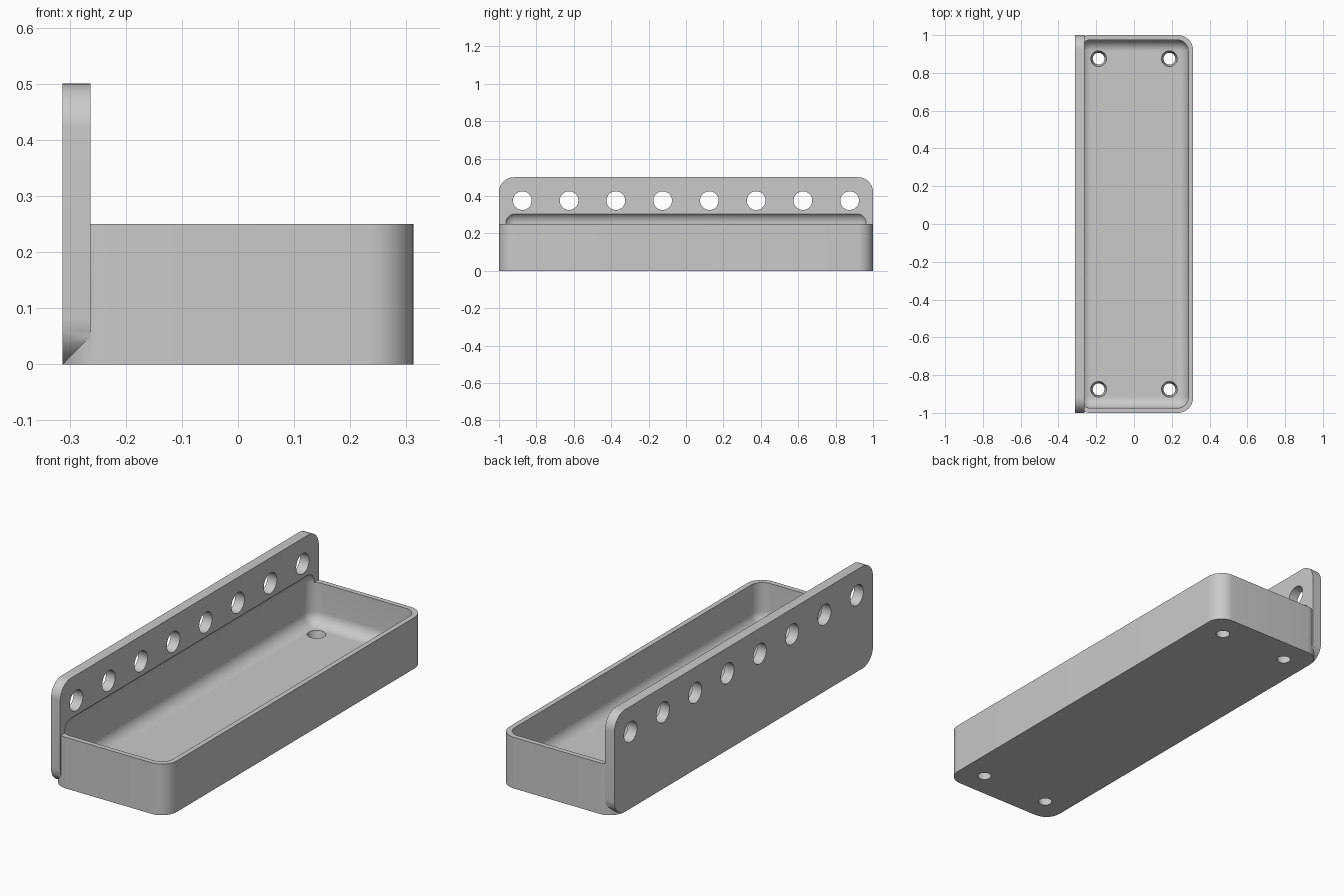
import bpy
import bmesh
import math
from mathutils import Matrix, Vector

cube = bpy.data.objects.get("Cube")
if cube:
    bpy.data.objects.remove(cube, do_unlink=True)

grey = bpy.data.materials.new("plain grey")
grey.use_nodes = True
colour = (0.59, 0.59, 0.59, 1)
grey.diffuse_color = colour
grey.node_tree.nodes["Principled BSDF"].inputs["Base Color"].default_value = colour

# Overall sizes
HALF_W, HALF_L = 0.3125, 1.0
TRAY_H, PLATE_H, PLATE_T = 0.25, 0.5, 0.05
CORNER, WALL, FLOOR = 0.08, 0.025, 0.05
HOLLOW_TOP, HOLLOW_R = 0.315, 0.06


def finish(name, bm):
    mesh = bpy.data.meshes.new(name)
    bm.to_mesh(mesh)
    bm.free()
    mesh.materials.append(grey)
    obj = bpy.data.objects.new(name, mesh)
    bpy.context.collection.objects.link(obj)
    return obj


def rounded_box(name, low, high, radius, axis=None):
    """Box with rounded edges: all of them, or only those along one axis."""
    low, high = Vector(low), Vector(high)
    bm = bmesh.new()
    bmesh.ops.create_cube(bm, size=1)
    for v in bm.verts:
        v.co = (low + high) / 2 + v.co * (high - low)
    edges = [e for e in bm.edges if axis is None
             or abs((e.verts[0].co - e.verts[1].co)[axis]) > 1e-4]
    bmesh.ops.bevel(bm, geom=edges, offset=radius, segments=12,
                    profile=0.5, affect='EDGES')
    return finish(name, bm)


def drills(name, centres, r_bottom, r_top, depth, turn=Matrix()):
    """A set of round cutters joined in one mesh."""
    bm = bmesh.new()
    for c in centres:
        bmesh.ops.create_cone(bm, cap_ends=True, segments=48, radius1=r_bottom,
                              radius2=r_top, depth=depth,
                              matrix=Matrix.Translation(c) @ turn)
    return finish(name, bm)


def combine(target, other, operation):
    mod = target.modifiers.new(operation.lower(), 'BOOLEAN')
    mod.operation = operation
    mod.solver = 'EXACT'
    mod.object = other
    bpy.context.view_layer.objects.active = target
    bpy.ops.object.modifier_apply(modifier=mod.name)
    bpy.data.objects.remove(other, do_unlink=True)


# Outer tray block with rounded upright corners
tray = rounded_box("tray_with_back_plate", (-HALF_W, -HALF_L, 0),
                   (HALF_W, HALF_L, TRAY_H), CORNER, axis=2)

# Tall back plate, rounded as seen from the side
plate = rounded_box("back_plate", (-HALF_W, -HALF_L, 0),
                    (-HALF_W + PLATE_T, HALF_L, PLATE_H), CORNER, axis=0)
combine(tray, plate, 'UNION')

# Hollow with rounded floor edges, also scooped into the plate
hollow = rounded_box("hollow_cutter", (WALL - HALF_W, WALL - HALF_L, FLOOR),
                     (HALF_W - WALL, HALF_L - WALL, HOLLOW_TOP), HOLLOW_R)
combine(tray, hollow, 'DIFFERENCE')

# Row of eight holes through the plate
row = [Vector((-HALF_W + PLATE_T / 2, -0.875 + 0.25 * i, 0.375)) for i in range(8)]
combine(tray, drills("plate_drills", row, 0.05, 0.05, 0.2,
                     Matrix.Rotation(math.pi / 2, 4, 'Y')), 'DIFFERENCE')

# Four tapered drain holes in the floor
corners = [Vector((x, y, FLOOR / 2)) for x in (-0.1875, 0.1875) for y in (-0.875, 0.875)]
combine(tray, drills("floor_drills", corners, 0.026, 0.047, 2 * FLOOR), 'DIFFERENCE')

# Smooth curves, keep crisp edges
bpy.ops.object.select_all(action='DESELECT')
tray.select_set(True)
bpy.context.view_layer.objects.active = tray
bpy.ops.object.shade_smooth_by_angle(angle=math.radians(30))
